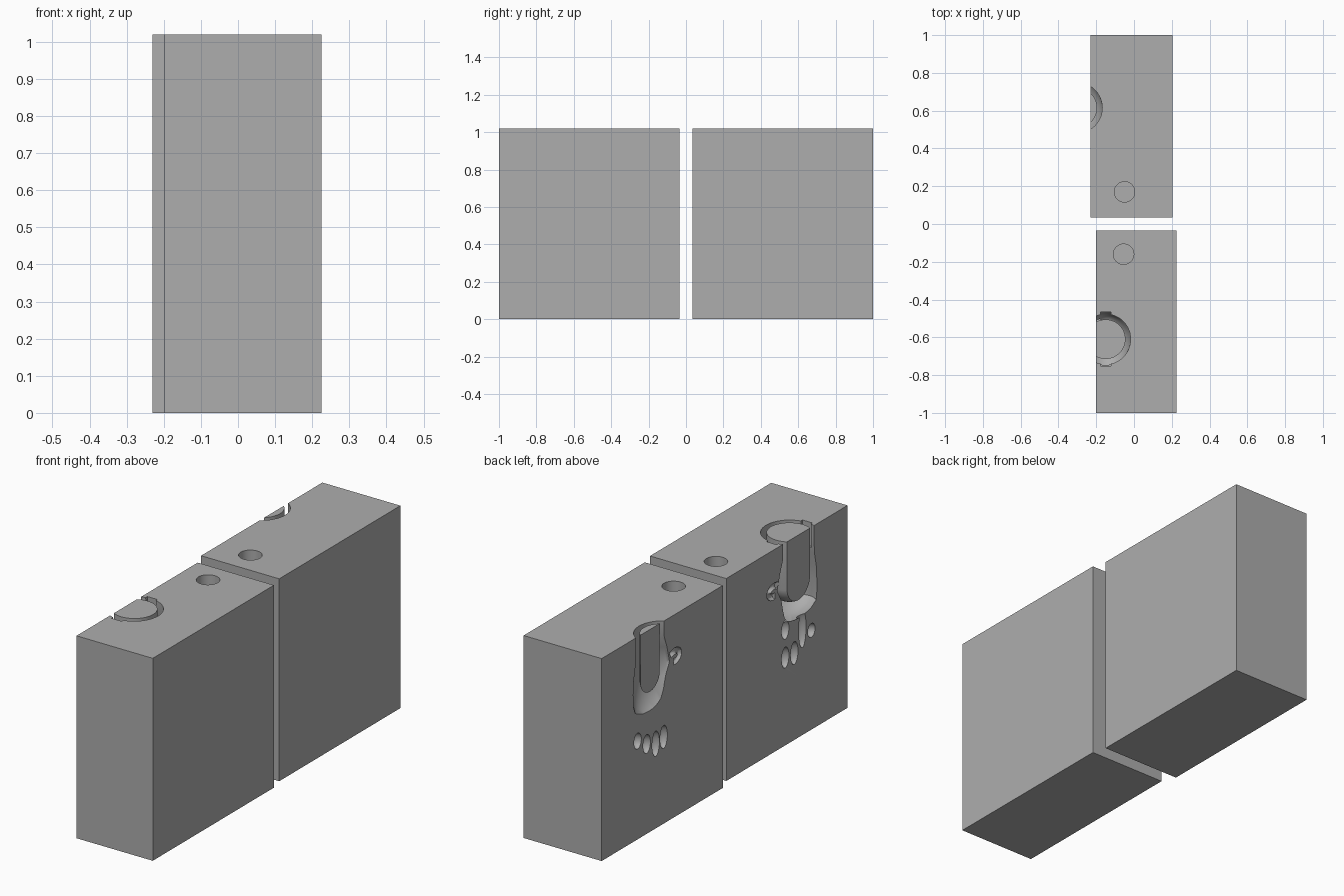
import bpy, bmesh, math
from mathutils import Matrix, Vector

cube = bpy.data.objects.get("Cube")
if cube:
    bpy.data.objects.remove(cube, do_unlink=True)

grey = bpy.data.materials.new("matte_grey")
grey.use_nodes = True
grey.diffuse_color = (0.42, 0.42, 0.42, 1)
grey.node_tree.nodes["Principled BSDF"].inputs["Base Color"].default_value = (0.42, 0.42, 0.42, 1)

TOP = 1.02


def finish(name, bm):
    bmesh.ops.recalc_face_normals(bm, faces=bm.faces)
    mesh = bpy.data.meshes.new(name)
    bm.to_mesh(mesh)
    bm.free()
    mesh.materials.append(grey)
    obj = bpy.data.objects.new(name, mesh)
    bpy.context.collection.objects.link(obj)
    return obj


def box(name, low, high):
    low, high = Vector(low), Vector(high)
    bm = bmesh.new()
    bmesh.ops.create_cube(bm, size=1, matrix=Matrix.Translation((low + high) / 2)
                          @ Matrix.Diagonal((*(high - low), 1)))
    return finish(name, bm)


def ellipsoid(name, centre, radii):
    bm = bmesh.new()
    bmesh.ops.create_uvsphere(bm, u_segments=24, v_segments=14, radius=1,
                              matrix=Matrix.Translation(centre) @ Matrix.Diagonal((*radii, 1)))
    return finish(name, bm)


def loft(name, cx, cy, sections, sides=48):
    """Closed body through ellipses given as (z, y shift, x radius, y radius)."""
    bm = bmesh.new()
    rings = []
    for z, dy, rx, ry in sections:
        angles = [math.tau * i / sides for i in range(sides)]
        rings.append([bm.verts.new((cx + rx * math.cos(a), cy + dy + ry * math.sin(a), z))
                      for a in angles])
    for a, b in zip(rings, rings[1:]):
        for i in range(sides):
            j = (i + 1) % sides
            bm.faces.new((a[i], a[j], b[j], b[i]))
    bm.faces.new(rings[0])
    bm.faces.new(rings[-1])
    return finish(name, bm)


def hook(name, centre, s):
    """Curled thumb tip as a swept open arc."""
    curve = bpy.data.curves.new(name, "CURVE")
    curve.dimensions = "3D"
    curve.bevel_depth = 0.016
    curve.use_fill_caps = True
    spline = curve.splines.new("POLY")
    spline.points.add(11)
    for i, p in enumerate(spline.points):
        a = math.radians(-100 + 22 * i)
        p.co = (centre[0], centre[1] + s * 0.042 * math.cos(a), centre[2] + 0.026 * math.sin(a), 1)
    temp = bpy.data.objects.new(name, curve)
    bpy.context.collection.objects.link(temp)
    bm = bmesh.new()
    bm.from_mesh(temp.to_mesh())
    bpy.data.objects.remove(temp, do_unlink=True)
    bmesh.ops.remove_doubles(bm, verts=bm.verts, dist=0.0001)
    return finish(name, bm)


def cut(target, tool, keep_tool=False):
    mod = target.modifiers.new("cut", "BOOLEAN")
    mod.operation, mod.solver, mod.object = "DIFFERENCE", "EXACT", tool
    bpy.context.view_layer.objects.active = target
    bpy.ops.object.modifier_apply(modifier=mod.name)
    if not keep_tool:
        bpy.data.objects.remove(tool, do_unlink=True)


def mould_half(name, low, high, cx, cy, s, hole, fingers, tabs):
    plane = low[0]
    block = box(name, low, high)

    # Arm and palm cavity around a round-ended core
    arm = loft("arm_cutter", cx, cy, [
        (1.1, 0, 0.132, 0.132), (0.94, 0, 0.132, 0.134), (0.88, s * 0.01, 0.133, 0.148),
        (0.80, s * 0.012, 0.134, 0.168), (0.74, -s * 0.005, 0.132, 0.152),
        (0.68, -s * 0.012, 0.118, 0.148), (0.64, -s * 0.015, 0.098, 0.145),
        (0.615, -s * 0.01, 0.075, 0.12), (0.59, 0, 0.03, 0.05)])
    r, base = 0.105, 0.785
    dome = [(base - r * math.cos(a), 0, r * math.sin(a), r * math.sin(a))
            for a in (math.radians(d) for d in range(4, 91, 8))]
    core = loft("core_cutter", cx, cy, dome + [(1.2, 0, r, r)])
    cut(arm, core, True)
    cut(block, arm)

    # Cuff tabs on both sides of the ring
    if tabs:
        for side in (-1, 1):
            tab = box("tab_cutter", (cx - 0.028, cy - 0.137, 0.9), (cx + 0.028, cy + 0.137, 1.1))
            tab.location.y = side * 0.006
            cut(tab, core, True)
            cut(block, tab)
    bpy.data.objects.remove(core, do_unlink=True)

    # Thumb tip
    cut(block, hook("thumb_cutter", (plane, cy + s * 0.195, 0.81), s))

    # Finger pockets: (offset across, bottom, top)
    for dy, z0, z1 in fingers:
        cut(block, ellipsoid("finger_cutter", (plane, cy + s * dy, (z0 + z1) / 2),
                             (0.035, 0.029, (z1 - z0) / 2)))

    # Pin hole in the top
    cut(block, loft("hole_cutter", hole[0], hole[1],
                    [(0.9, 0, 0.054, 0.054), (1.1, 0, 0.054, 0.054)]))

    bpy.ops.object.select_all(action="DESELECT")
    block.select_set(True)
    bpy.context.view_layer.objects.active = block
    bpy.ops.object.shade_smooth_by_angle(angle=math.radians(30))


mould_half("front_mould_block", (-0.2, -1, 0), (0.225, -0.035, TOP), -0.15, -0.61, 1,
           (-0.055, -0.16),
           [(0.105, 0.39, 0.495), (0.105, 0.535, 0.63), (0.033, 0.38, 0.495),
            (0.033, 0.515, 0.61), (-0.031, 0.44, 0.63), (-0.103, 0.465, 0.535)], True)
mould_half("back_mould_block", (-0.23, 0.035, 0), (0.205, 1, TOP), -0.3, 0.615, -1,
           (-0.05, 0.17),
           [(-0.098, 0.455, 0.535), (-0.026, 0.405, 0.5), (0.046, 0.363, 0.49),
            (0.109, 0.379, 0.495)], False)
